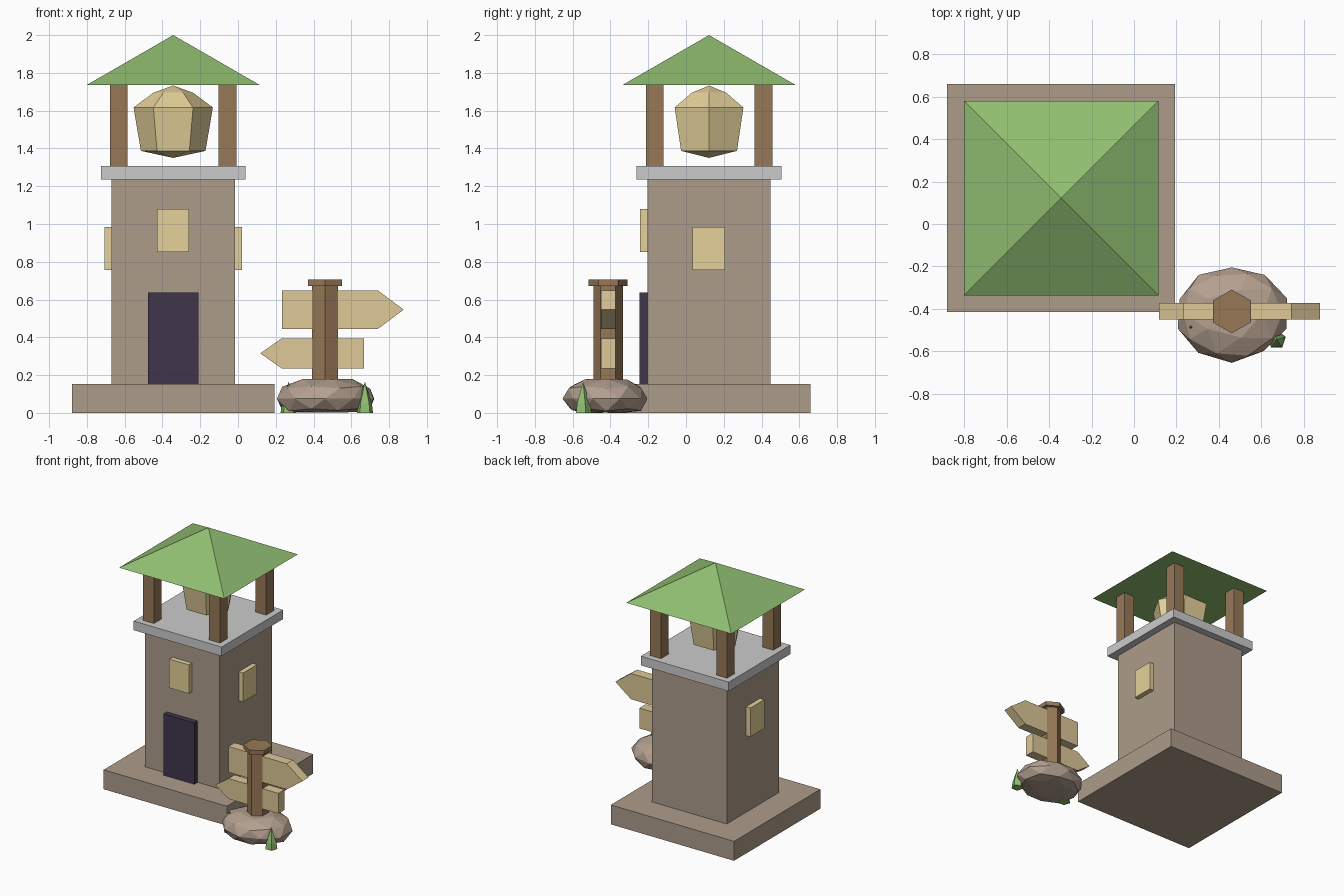
import bpy, bmesh, random
from math import sin, cos, pi
from mathutils import Vector

if "Cube" in bpy.data.objects:
    bpy.data.objects.remove(bpy.data.objects["Cube"])

random.seed(4)


def material(name, rgb):
    m = bpy.data.materials.new(name)
    m.diffuse_color = (*[(c / 255) ** 2.2 for c in rgb], 1)
    m.use_nodes = True
    m.node_tree.nodes["Principled BSDF"].inputs["Base Color"].default_value = m.diffuse_color
    return m


STONE = material("stone", (172, 155, 137))
ROCK = material("rock", (178, 158, 142))
WOOD = material("wood", (150, 120, 88))
CREAM = material("cream", (228, 208, 152))
BOARD = material("board", (220, 199, 150))
GREEN = material("green", (142, 188, 112))
DARK = material("dark_door", (66, 56, 76))


def finish(name, bm, mat=None):
    bmesh.ops.recalc_face_normals(bm, faces=bm.faces)
    me = bpy.data.meshes.new(name)
    bm.to_mesh(me)
    bm.free()
    ob = bpy.data.objects.new(name, me)
    bpy.context.collection.objects.link(ob)
    if mat:
        me.materials.append(mat)
    return ob


def box(name, lo, hi, mat=None):
    bm = bmesh.new()
    bmesh.ops.create_cube(bm, size=1)
    for v in bm.verts:
        v.co = Vector([l + (c + 0.5) * (h - l) for c, l, h in zip(v.co, lo, hi)])
    return finish(name, bm, mat)


def square(name, half, z0, z1, mat=None):
    return box(name, (TX - half, TY - half, z0), (TX + half, TY + half, z1), mat)


def lathe(name, x, y, profile, sides, start, mat):
    """Faceted turned shape; profile is (radius, z), radius 0 makes a tip."""
    bm = bmesh.new()
    rings = []
    for r, z in profile:
        n = sides if r else 1
        rings.append([bm.verts.new((x + r * cos(start + 2 * pi * i / n),
                                    y + r * sin(start + 2 * pi * i / n), z)) for i in range(n)])
    for a, b in zip(rings, rings[1:]):
        for i in range(sides):
            j = (i + 1) % sides
            quad = [a[i % len(a)], a[j % len(a)], b[j % len(b)], b[i % len(b)]]
            bm.faces.new(list(dict.fromkeys(quad)))
    for ring in (rings[0], rings[-1]):
        if len(ring) > 1:
            bm.faces.new(ring)
    return finish(name, bm, mat)


def arrow_board(name, tail, shoulder, tip, z0, z1):
    zm = (z0 + z1) / 2
    outline = [(tail, z0), (shoulder, z0), (tip, zm), (shoulder, z1), (tail, z1)]
    bm = bmesh.new()
    face = bm.faces.new([bm.verts.new((x, SY - 0.039, z)) for x, z in outline])
    ext = bmesh.ops.extrude_face_region(bm, geom=[face])["geom"]
    bmesh.ops.translate(bm, vec=(0, 0.078, 0),
                        verts=[g for g in ext if isinstance(g, bmesh.types.BMVert)])
    if face.is_valid and len(bm.faces) == 6:
        bm.faces.new(face.verts)
    return finish(name, bm, BOARD)


# Tower
TX, TY = -0.343, 0.122
square("tower_base", 0.537, 0, 0.153, STONE)
square("tower_body", 0.326, 0.153, 1.235, STONE)
square("platform", 0.383, 1.235, 1.307)
for i, (sx, sy) in enumerate([(-1, -1), (1, -1), (1, 1), (-1, 1)]):
    px, py = TX + sx * 0.288, TY + sy * 0.288
    box(f"roof_post_{i}", (px - 0.047, py - 0.047, 1.307), (px + 0.047, py + 0.047, 1.736), WOOD)
lathe("roof", TX, TY, [(0.458 * 2 ** 0.5, 1.736), (0, 2.0)], 4, pi / 4, GREEN)

# Hanging bell
lathe("bell", TX, TY, [(0, 1.35), (0.171, 1.387), (0.21, 1.617), (0.105, 1.695), (0, 1.733)],
      6, 0, CREAM)

# Door and windows
box("door", (-0.477, -0.245, 0.153), (-0.209, -0.19, 0.637), DARK)
box("front_window", (-0.43, -0.243, 0.853), (-0.259, -0.19, 1.08), CREAM)
for side, sx in (("left", -1), ("right", 1)):
    xs = sorted((TX + sx * 0.31, TX + sx * 0.364))
    box(side + "_window", (xs[0], 0.034, 0.757), (xs[1], 0.207, 0.985), CREAM)

# Signpost
SX, SY = 0.461, -0.412
lathe("sign_post", SX, SY, [(0.079, 0.03), (0.079, 0.675)], 6, pi / 2, WOOD)
lathe("sign_cap", SX, SY, [(0.103, 0.672), (0.103, 0.705)], 6, pi / 2, WOOD)
arrow_board("upper_sign", 0.232, 0.741, 0.877, 0.445, 0.648)
arrow_board("lower_sign", 0.668, 0.232, 0.118, 0.235, 0.395)

# Rock at the foot of the sign, flattened underneath
bm = bmesh.new()
bmesh.ops.create_icosphere(bm, subdivisions=2, radius=1)
for v in bm.verts:
    v.co *= random.uniform(0.96, 1.04)
ext = [max(abs(v.co[k]) for v in bm.verts) for k in range(2)]
for v in bm.verts:
    v.co = (SX + v.co.x / ext[0] * 0.26, -0.422 + v.co.y / ext[1] * 0.232,
            min(max(0.075 + v.co.z * 0.12, 0.003), 0.18))
finish("rock", bm, ROCK)

# Grass tufts poking through the rock
for i, (x, y, r) in enumerate([(0.672, -0.545, 0.045), (0.268, -0.485, 0.045)]):
    lathe(f"grass_tuft_{i}", x, y, [(r, 0), (r * 0.85, 0.05), (0, 0.165)], 5, 0.3, GREEN)
